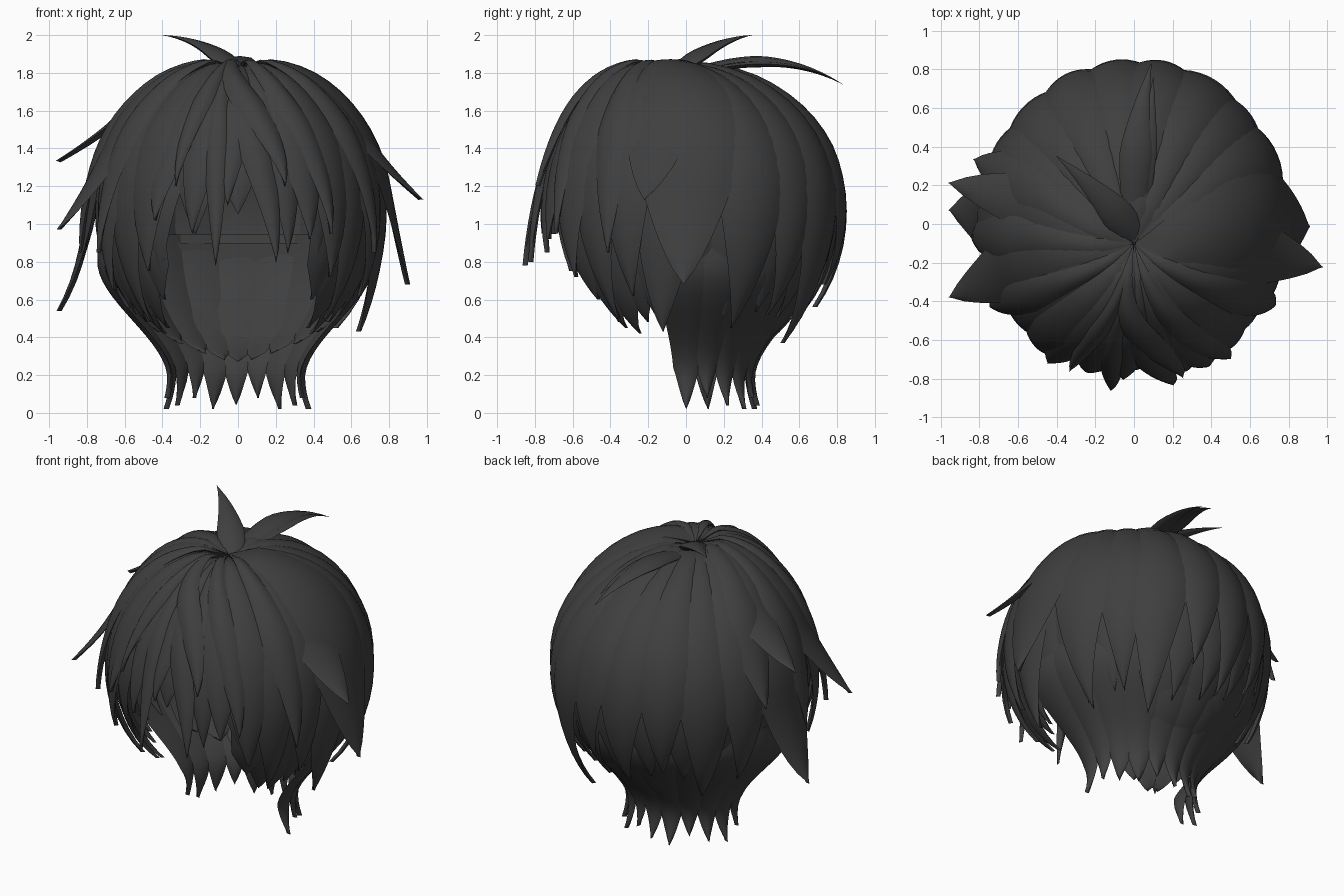
import bpy, bmesh, random
from math import sin, cos, acos, radians, pi
from mathutils import Vector

random.seed(4)
if "Cube" in bpy.data.objects:
    bpy.data.objects.remove(bpy.data.objects["Cube"])

mat = bpy.data.materials.new("charcoal hair")
mat.use_nodes = True
GREY = (0.05, 0.05, 0.05, 1)
mat.diffuse_color = GREY
mat.node_tree.nodes["Principled BSDF"].inputs["Base Color"].default_value = GREY

ROWS, COLS = 20, 8


def clamp(v):
    return max(0.0, min(1.0, v))


def smooth(v):
    v = clamp(v)
    return v * v * (3 - 2 * v)


def skull(a, th, k):
    """Point on the rounded head shape, with the whorl pulled forward."""
    c = cos(th)
    dip = 0.06 * (1 - smooth(th / 0.25))
    return Vector((0.785 * k * sin(th) * cos(a),
                   0.02 + 0.82 * k * sin(th) * sin(a) - 0.12 * max(c, 0) ** 5,
                   1.05 + 0.82 * (k if c > 0 else 1) * c - dip))


def neck(a, z):
    """Point on the narrowing nape shape, flared at the bottom."""
    r = 0.33 + 0.35 * smooth((z - 0.18) / 0.62) + 0.04 * clamp(1 - z / 0.2) ** 2
    return Vector((1.06 * r * cos(a) - 0.01, 0.02 + r * sin(a), z))


def add_rings(bm, rings):
    """Skin a list of closed rings and cap both ends."""
    vs = [[bm.verts.new(p) for p in ring] for ring in rings]
    n = len(vs[0])
    for r0, r1 in zip(vs, vs[1:]):
        for i in range(n):
            j = (i + 1) % n
            bm.faces.new((r0[i], r1[i], r1[j], r0[j]))
    bm.faces.new(vs[0])
    bm.faces.new(vs[-1][::-1])


def lens(point, half, bulge, thick):
    """Lens section: bulged outer side, flatter inner side."""
    out, inner = [], []
    for i in range(COLS + 1):
        s = 2 * i / COLS - 1
        p = point(s * half)
        n = (p - Vector((0, 0.02, min(p.z, 1.0)))).normalized()
        arch = (1 - s * s)
        out.append(p + n * bulge * arch)
        if 0 < i < COLS:
            inner.append(p + n * (bulge - thick) * arch)
    return out + inner[::-1]


def lock(bm, a0, a1, w, tip, flick=0.0, k=1.0, taper=0.45, bulge=0.03, start=0.01):
    """Strand from the whorl down the head, ending in a point at height tip."""
    end = acos(max(-0.97, min(1, (tip - 1.05) / 0.82)))
    rings = []
    for r in range(ROWS + 1):
        t = r / ROWS
        th = start + (end - start) * t
        a = a0 + (a1 - a0) * smooth(t)
        half = max(0.01, w * clamp((1 - t) / taper) ** 0.85)
        push = flick * clamp((t - 0.66) / 0.34) ** 2

        def point(d):
            ang = radians(a + d)
            return skull(ang, th, k) + Vector((cos(ang), sin(ang), 0)) * push
        b = bulge * smooth(th / 0.6) * (0.25 + 0.75 * half / w)
        rings.append(lens(point, half, b, b + 0.02))
    add_rings(bm, rings)


def nape_lock(bm, a, w, tip):
    rings = []
    for r in range(ROWS + 1):
        t = r / ROWS
        half = max(0.01, w * clamp((1 - t) / 0.25) ** 0.85)
        z = 0.9 + (tip - 0.9) * t
        rings.append(lens(lambda d: neck(radians(a + d), z), half, 0.015, 0.03))
    add_rings(bm, rings)


def free_lock(bm, pts, width):
    """Loose strand along a quadratic curve."""
    p0, p1, p2 = map(Vector, pts)
    rings = []
    for r in range(13):
        t = r / 12
        c = p0 * (1 - t) ** 2 + p1 * 2 * t * (1 - t) + p2 * t * t
        d = ((p1 - p0) * (1 - t) + (p2 - p1) * t).normalized()
        side = d.cross(Vector((0, 0, 1))).normalized()
        up = side.cross(d)
        w = width * max(0.02, min(0.8 + 0.6 * t, 1.6 * (1 - t)))
        rings.append([c + side * w * cos(q * pi / 4) + up * w * 0.35 * sin(q * pi / 4)
                      for q in range(8)])
    add_rings(bm, rings)


def build(name, fill):
    bm = bmesh.new()
    fill(bm)
    bmesh.ops.recalc_face_normals(bm, faces=bm.faces)
    me = bpy.data.meshes.new(name)
    bm.to_mesh(me)
    bm.free()
    me.materials.append(mat)
    ob = bpy.data.objects.new(name, me)
    bpy.context.collection.objects.link(ob)
    bpy.ops.object.select_all(action="DESELECT")
    ob.select_set(True)
    bpy.context.view_layer.objects.active = ob
    bpy.ops.object.shade_smooth_by_angle(angle=radians(50))


def locks(rows):
    def fill(bm):
        for row in rows:
            lock(bm, *row)
    return fill


# Under layer filling the gaps between the upper strands
def under(bm):
    for i in range(20):
        a = i * 18
        front = max(0, -sin(radians(a)))
        tip = 0.55 + 0.45 * smooth((front - 0.6) / 0.4) + random.uniform(-0.06, 0.06)
        lock(bm, a, a, 12, tip, 0, 0.94, 0.3, 0.02)


# Inner bowl: lining that hangs inside the back of the head
def bowl(bm):
    for i in range(9):
        a = 18 + i * 18
        lock(bm, a, a, 11, 0.5 - 0.23 * sin(radians(a)), 0, 0.87, 0.12, 0.01, 1.7)


# Nape: ring of short points around the back of the neck
def nape(bm):
    for i in range(11):
        nape_lock(bm, -3 + i * 18.6, 12, (0.02, 0.08, 0.04)[i % 3])


# Sideburns: ragged short points in front of the ears
def sideburns(bm):
    for a, tip in ((-5, 0.66), (-14, 0.58), (-24, 0.48), (-33, 0.42), (-41, 0.45), (-50, 0.6)):
        for b in (a, 180 - a):
            lock(bm, b, b, 8, tip, 0, 0.93, 0.2, 0.015, 0.9)


# Loose strands standing up from the whorl
def stray(bm):
    free_lock(bm, ((0.03, -0.1, 1.76), (-0.12, 0.12, 1.97), (-0.4, 0.35, 2.0)), 0.085)
    free_lock(bm, ((0, 0.1, 1.82), (0, 0.5, 1.93), (0.09, 0.83, 1.74)), 0.085)
    free_lock(bm, ((0.05, 0.15, 1.82), (0.08, 0.5, 1.89), (0.1, 0.76, 1.78)), 0.05)


build("under_layer", under)
build("inner_bowl", bowl)
build("nape_locks", nape)
build("sideburns", sideburns)
build("stray_strands", stray)

# Strand rows: start angle, tip angle, half width, tip height, flick, scale, taper
build("back_locks", locks([
    (28, 22, 15, 0.45, 0.03), (46, 42, 14, 0.52, 0.0, 0.99), (64, 56, 14, 0.37, 0.14),
    (82, 78, 14, 0.68), (100, 96, 14, 0.56, 0.02, 0.99), (118, 116, 14, 0.66),
    (136, 136, 14, 0.46, 0.06, 0.99), (154, 154, 14, 0.58, 0.04)]))
build("left_side_locks", locks([
    (2, -2, 31, 0.68, 0.19, 1.02, 0.65), (-17, -13.5, 20, 1.13, 0.22, 1.0),
    (-28, -24, 13, 0.62, 0.04), (-42, -38, 12, 0.5, 0.02, 0.98),
    (-38, -30, 9, 0.85, 0.06, 1.02), (4, -12, 12, 0.43, 0.16, 0.97, 0.3)]))
build("right_side_locks", locks([
    (172, 169, 19, 1.33, 0.23, 1.01), (164, 160, 14, 1.1, 0.08, 1.02),
    (180, 177, 18, 0.54, 0.34, 1.0, 0.35), (195, 202, 18, 0.97, 0.24, 1.01),
    (208, 208, 13, 0.65, 0.06), (222, 218, 12, 0.48, 0.03, 0.98),
    (186, 186, 12, 0.85, 0.06, 1.02), (216, 210, 9, 0.85, 0.08, 1.02)]))
build("fringe_locks", locks([
    (236, 232, 13, 0.75, 0.04), (250, 238, 12, 1.02, 0.05, 1.0),
    (262, 252, 11, 0.95, 0.02, 0.98), (274, 266, 10, 1.1, 0.02, 0.98),
    (256, 288, 9, 1.2, 0.03, 1.02), (264, 284, 8, 0.8, 0.1, 0.99),
    (284, 290, 10, 0.85, 0.03, 0.98), (294, 298, 12, 0.92, 0.04),
    (306, 310, 13, 0.72, 0.04), (256, 246, 6, 1.2, 0.03, 1.02),
    (288, 306, 8, 0.95, 0.05, 1.02), (258, 262, 6, 0.78, 0.12, 0.99)]))
